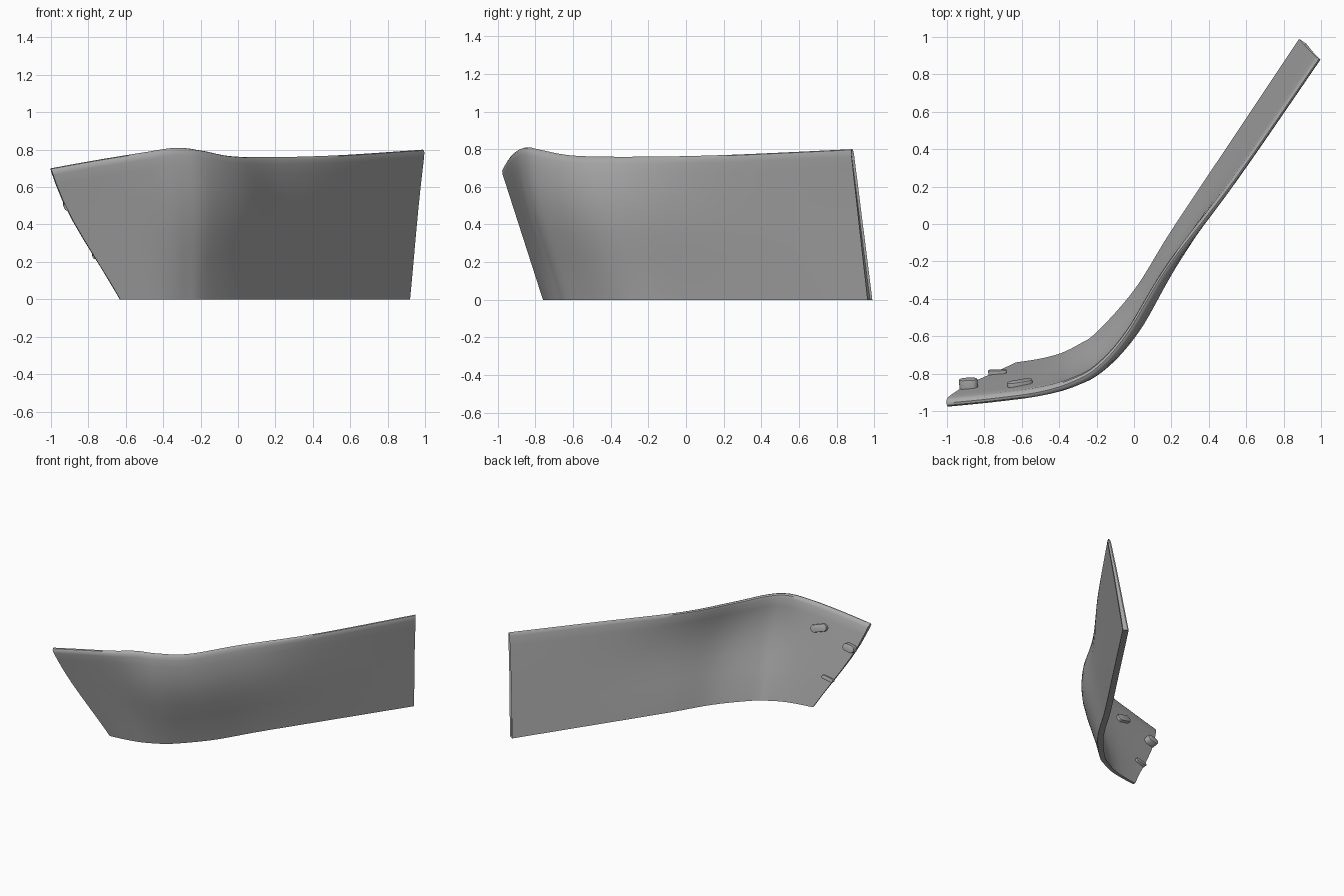
import bpy, bmesh, math
from mathutils import Vector, Matrix

cube = bpy.data.objects.get("Cube")
if cube:
    bpy.data.objects.remove(cube, do_unlink=True)

grey = bpy.data.materials.new("plain_grey")
grey.use_nodes = True
colour = (0.4, 0.4, 0.4, 1)
grey.diffuse_color = colour
grey.node_tree.nodes["Principled BSDF"].inputs["Base Color"].default_value = colour


def finish(bm, name, angle):
    """Turn a bmesh into a shaded object with the grey material."""
    bmesh.ops.recalc_face_normals(bm, faces=bm.faces)
    mesh = bpy.data.meshes.new(name)
    bm.to_mesh(mesh)
    bm.free()
    mesh.materials.append(grey)
    obj = bpy.data.objects.new(name, mesh)
    bpy.context.collection.objects.link(obj)
    bpy.ops.object.select_all(action="DESELECT")
    obj.select_set(True)
    bpy.context.view_layer.objects.active = obj
    bpy.ops.object.shade_smooth_by_angle(angle=math.radians(angle))
    return obj


def catmull(rows, i, u):
    """Smooth blend between rows i and i + 1."""
    last = len(rows) - 1
    picks = [rows[min(max(i + k, 0), last)] for k in (-1, 0, 1, 2)]
    return [b + u * ((c - a) + u * ((2*a - 5*b + 4*c - d) + u * (3*(b - c) + d - a))) / 2
            if 0 < i < last - 1 else
            b + u * ((c - a) / 2 + u * ((2*a - 5*b + 4*c - d) / 2 + u * (3*(b - c) + d - a) / 2))
            for a, b, c, d in zip(*picks)]


# Stations: bottom x y, top x y z, bulge x y, thickness at bottom and top
stations = [
    (-.63, -.76, -1, -.985, .70, -.03, 0, .02, .05),
    (-.5, -.745, -.75, -.96, .745, -.01, 0, .025, .05),
    (-.385, -.72, -.5, -.925, .785, 0, -.01, .03, .05),
    (-.28, -.675, -.32, -.87, .81, .01, -.035, .035, .05),
    (-.17, -.605, -.18, -.785, .795, .03, -.04, .04, .045),
    (.04, -.375, -.02, -.60, .765, .04, -.03, .045, .04),
    (.24, -.055, .2, -.235, .76, .03, -.025, .045, .035),
    (.55, .41, .55, .225, .77, .005, -.005, .045, .03),
    (.92, .965, 1, .875, .80, -.004, 0, .045, .025),
]
STEPS = 8
columns = [catmull(stations, i, k / STEPS)
           for i in range(len(stations) - 1) for k in range(STEPS)]
columns.append(list(stations[-1]))

# Cross-section: height fraction and share of thickness, outer face up, inner face down
heights = [0, .15, .3, .45, .6, .75, .88, .95]
section = [(t, 0) for t in heights]
section += [(.98, .08), (.995, .28), (1, .55), (.99, .85), (.965, 1)]
section += [(t, 1) for t in reversed(heights[:-1])]

# Curved panel
bm = bmesh.new()
rings = []
for j, col in enumerate(columns):
    bx, by, tx, ty, tz, gx, gy, thick_low, thick_high = col
    before, after = columns[max(j - 1, 0)], columns[min(j + 1, len(columns) - 1)]
    ring = []
    for t, share in section:
        along = Vector([(after[k] - before[k]) * (1 - t) + (after[k + 2] - before[k + 2]) * t
                        for k in (0, 1)]).normalized()
        swell = math.sin(math.pi * t ** 1.5)
        depth = share * (thick_low * (1 - t) + thick_high * t)
        ring.append(bm.verts.new((
            bx + (tx - bx) * t + gx * swell - along.y * depth,
            by + (ty - by) * t + gy * swell + along.x * depth,
            tz * t)))
    rings.append(ring)
n = len(section)
for a, b in zip(rings, rings[1:]):
    for k in range(n):
        bm.faces.new((a[k], a[(k + 1) % n], b[(k + 1) % n], b[k]))
bm.faces.new(rings[0])
rear_cap = bm.faces.new(rings[-1])
bmesh.ops.recalc_face_normals(bm, faces=bm.faces)
# Shallow groove in the rear end
bmesh.ops.inset_region(bm, faces=[rear_cap], thickness=.006, depth=0)
bmesh.ops.translate(bm, verts=rear_cap.verts, vec=rear_cap.normal * -.012)
finish(bm, "curved_panel", 40)


def lug(name, centre, length, height, depth, tilt):
    """Rounded mounting lug standing on the inner face."""
    bm = bmesh.new()
    r = height / 2
    straight = length / 2 - r
    outline = []
    for k in range(16):
        ang = math.tau * (k + .5) / 16
        side = math.copysign(straight, math.cos(ang))
        outline.append(bm.verts.new((side + r * math.cos(ang), r * math.sin(ang), -depth)))
    base = bm.faces.new(outline)
    bmesh.ops.recalc_face_normals(bm, faces=[base])
    top = bmesh.ops.extrude_face_region(bm, geom=[base])["geom"]
    verts = [v for v in top if isinstance(v, bmesh.types.BMVert)]
    bmesh.ops.translate(bm, verts=verts, vec=(0, 0, 2 * depth))
    rim = [e for e in bm.edges if all(v in verts for v in e.verts)]
    bmesh.ops.bevel(bm, geom=rim, offset=r * .2, segments=2, affect="EDGES", profile=.5)
    facing = Vector((-.08, .96, .27)).to_track_quat("Z", "Y").to_matrix().to_4x4()
    bm.transform(Matrix.Translation(centre) @ facing @ Matrix.Rotation(tilt, 4, "Z"))
    finish(bm, name, 40)


# Mounting lugs inside the short wing
lug("upper_lug", (-.61, -.855, .6), .14, .06, .018, .3)
lug("edge_lug", (-.885, -.855, .51), .1, .06, .028, -.2)
lug("lower_lug", (-.73, -.795, .24), .1, .03, .015, -.2)
